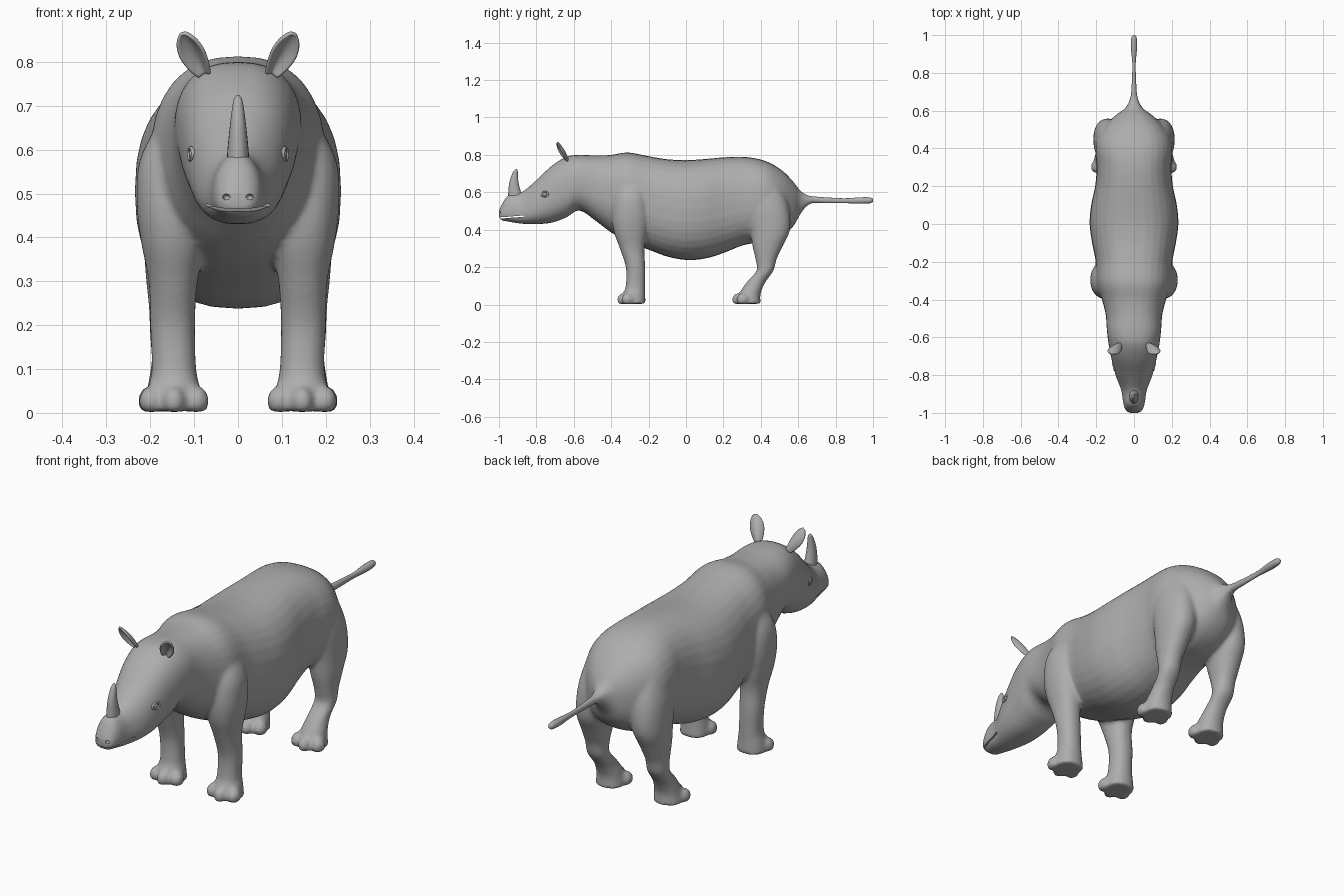
import bpy, bmesh
from math import cos, sin, pi, copysign
from mathutils import Vector, Matrix

old = bpy.data.objects.get("Cube")
if old:
    bpy.data.objects.remove(old, do_unlink=True)

hide = bpy.data.materials.new("grey hide")
hide.use_nodes = True
grey = (0.42, 0.42, 0.42, 1)
hide.diffuse_color = grey
hide.node_tree.nodes["Principled BSDF"].inputs["Base Color"].default_value = grey


def spline(rows, steps=5):
    """Smooth resampling of rows of numbers."""
    out = []
    for i in range(len(rows) - 1):
        a, b, c, d = (rows[max(0, min(len(rows) - 1, i + k))] for k in (-1, 0, 1, 2))
        for s in range(steps):
            t = s / steps
            out.append([q + t * (r - p) / 2 + t * t * (2 * p - 5 * q + 4 * r - s4) / 2
                        + t ** 3 * (3 * q - p - 3 * r + s4) / 2
                        for p, q, r, s4 in zip(a, b, c, d)])
    return out + [list(rows[-1])]


def section(centre, a, b, power=2.0, pear=0.0, seg=32):
    """Closed superellipse ring spanned by half-axes a and b."""
    ring = []
    for i in range(seg):
        c, s = cos(2 * pi * i / seg), sin(2 * pi * i / seg)
        u = copysign(abs(c) ** (2 / power), c) * (1 - pear * s)
        v = copysign(abs(s) ** (2 / power), s)
        ring.append(Vector(centre) + Vector(a) * u + Vector(b) * v)
    return ring


def skin(bm, rings):
    loops = [[bm.verts.new(p) for p in ring] for ring in rings]
    n = len(loops[0])
    for lo, hi in zip(loops, loops[1:]):
        for i in range(n):
            bm.faces.new((lo[i], lo[(i + 1) % n], hi[(i + 1) % n], hi[i]))
    bm.faces.new(loops[0])
    bm.faces.new(loops[-1])


def blob(bm, centre, size, tilt=Matrix()):
    m = Matrix.Translation(centre) @ tilt @ Matrix.Diagonal((*size, 1))
    return bmesh.ops.create_uvsphere(bm, u_segments=20, v_segments=12, radius=1, matrix=m)["verts"]


def finish(bm, name):
    bmesh.ops.recalc_face_normals(bm, faces=bm.faces)
    mesh = bpy.data.meshes.new(name)
    bm.to_mesh(mesh)
    bm.free()
    ob = bpy.data.objects.new(name, mesh)
    bpy.context.collection.objects.link(ob)
    mesh.materials.append(hide)
    return ob


def smooth(ob, angle=0.9):
    bpy.ops.object.select_all(action="DESELECT")
    ob.select_set(True)
    bpy.context.view_layer.objects.active = ob
    if ob.modifiers:
        bpy.ops.object.convert(target="MESH")
    bpy.ops.object.shade_smooth_by_angle(angle=angle)


# Head and torso: y, underside, back, half width
trunk = [
    (-1.0, .465, .50, .026), (-.985, .45, .535, .043), (-.95, .443, .585, .055),
    (-.88, .432, .60, .066), (-.8, .43, .665, .097), (-.72, .437, .74, .118),
    (-.64, .465, .79, .134), (-.57, .503, .80, .143), (-.48, .445, .797, .15),
    (-.4, .385, .80, .17), (-.31, .335, .813, .198), (-.2, .293, .793, .203),
    (-.1, .256, .777, .222), (0, .238, .772, .235), (.1, .245, .778, .227),
    (.2, .275, .787, .206), (.3, .315, .79, .198), (.38, .33, .78, .205),
    (.45, .34, .757, .197), (.52, .37, .712, .155), (.575, .42, .655, .098),
    (.61, .48, .61, .05), (.65, .53, .585, .026), (.7, .546, .575, .014)]
# Legs: height, x, y, half width, half length
front_leg = [
    (.68, .11, -.29, .06, .06), (.58, .14, -.295, .083, .09), (.48, .148, -.297, .083, .1),
    (.39, .148, -.296, .073, .09), (.3, .148, -.288, .056, .066), (.2, .149, -.27, .051, .052),
    (.1, .146, -.27, .051, .052), (.055, .146, -.278, .06, .06), (.004, .146, -.282, .067, .066)]
hind_leg = [
    (.64, .11, .42, .075, .09), (.52, .13, .435, .081, .115), (.4, .143, .45, .072, .106),
    (.31, .15, .436, .06, .08), (.24, .154, .428, .049, .056), (.18, .154, .422, .047, .045),
    (.12, .15, .375, .047, .05), (.06, .148, .342, .058, .057), (.004, .148, .333, .066, .066)]

# Body blended from trunk, legs and toes
bm = bmesh.new()
rings = []
for y, low, high, w in spline(trunk):
    snout = max(0, min(1, (-.7 - y) / .2))
    rings.append(section((0, y, (low + high) / 2), (w, 0, 0), (0, 0, (high - low) / 2),
                         2.4, .25 * snout))
skin(bm, rings)
for side in (-1, 1):
    for leg in (front_leg, hind_leg):
        skin(bm, [section((side * x, y, z), (rx, 0, 0), (0, ry, 0), 2.2)
                  for z, x, y, rx, ry in spline(leg)])
        foot_x, foot_y = leg[-1][1], leg[-1][2]
        for dx, dy in ((-.053, -.03), (0, -.053), (.053, -.03)):
            for v in blob(bm, (side * foot_x + dx, foot_y + dy, .027), (.027, .034, .034)):
                v.co.z = max(v.co.z, .002)
body = finish(bm, "body")
remesh = body.modifiers.new("blend", "REMESH")
remesh.mode = "VOXEL"
remesh.voxel_size = .009
relax = body.modifiers.new("relax", "SMOOTH")
relax.factor, relax.iterations = .5, 5

# Mouth slit and nostrils
bm = bmesh.new()
slit = Matrix.Translation((0, -.94, .467)) @ Matrix.Rotation(.08, 4, "X")
bmesh.ops.create_cube(bm, size=1, matrix=slit @ Matrix.Diagonal((.4, .17, .007, 1)))
for side in (-1, 1):
    blob(bm, (side * .026, -.99, .492), (.009, .018, .007))
cutter = finish(bm, "mouth_cutter")
cutter.hide_render = True
cut = body.modifiers.new("mouth", "BOOLEAN")
cut.operation, cut.object = "DIFFERENCE", cutter
smooth(body)
bpy.data.objects.remove(cutter, do_unlink=True)

# Tail: y, height, half width, half height
bm = bmesh.new()
skin(bm, [section((0, y, z), (w, 0, 0), (0, 0, h), seg=16) for y, z, w, h in spline([
    (.62, .56, .024, .024), (.68, .56, .016, .018), (.76, .557, .011, .015),
    (.85, .555, .009, .013), (.93, .556, .016, .017), (.98, .557, .015, .016),
    (.997, .557, .009, .01), (1.0, .557, .003, .003)])])
smooth(finish(bm, "tail"))

# Horn: height, y, half width, half length
bm = bmesh.new()
skin(bm, [section((0, y, z), (w, 0, 0), (0, d, 0), seg=20) for z, y, w, d in spline([
    (.565, -.91, .026, .042), (.6, -.916, .024, .034), (.65, -.92, .019, .025),
    (.69, -.916, .014, .017), (.715, -.91, .009, .01), (.725, -.907, .002, .002)])])
smooth(finish(bm, "horn"))

for side, label in ((1, "left"), (-1, "right")):
    # Ear: a cupped leaf opening forward and outward
    axis = Vector((side * .05, -.05, .095))
    facing = Vector((side * .4, -1, 0))
    across = axis.cross(facing).normalized()
    facing = across.cross(axis).normalized()
    root = Vector((side * .076, -.637, .77))
    bm = bmesh.new()
    grid = []
    for t, w, depth in spline([(0, .014, .012), (.25, .025, .02), (.55, .031, .02),
                               (.8, .025, .013), (.95, .013, .005), (1, .004, .001)], 3):
        grid.append([bm.verts.new(root + axis * t + across * w * (k / 5)
                                  + facing * depth * ((k / 5) ** 2 - .5)) for k in range(-5, 6)])
    for lo, hi in zip(grid, grid[1:]):
        for k in range(len(lo) - 1):
            bm.faces.new((lo[k], lo[k + 1], hi[k + 1], hi[k]))
    ear = finish(bm, label + "_ear")
    thick = ear.modifiers.new("thickness", "SOLIDIFY")
    thick.thickness, thick.offset = .009, 0
    ear.modifiers.new("round", "SUBSURF").levels = 1
    smooth(ear)

    # Eye and its lid ring
    bm = bmesh.new()
    turn = Matrix.Rotation(side * -.25, 4, "Z")
    blob(bm, (side * .1, -.755, .59), (.012, .015, .012), turn)
    smooth(finish(bm, label + "_eye"))
    bpy.ops.mesh.primitive_torus_add(major_radius=.017, minor_radius=.005,
                                     major_segments=24, minor_segments=8)
    lid = bpy.context.object
    lid.name = label + "_eyelid"
    shape = Matrix.Diagonal((.8, 1.1, 1, 1))
    lid.data.transform(Matrix.Translation((side * .107, -.755, .59)) @ turn
                       @ Matrix.Rotation(pi / 2, 4, "Y") @ shape)
    lid.data.materials.append(hide)
    smooth(lid)
